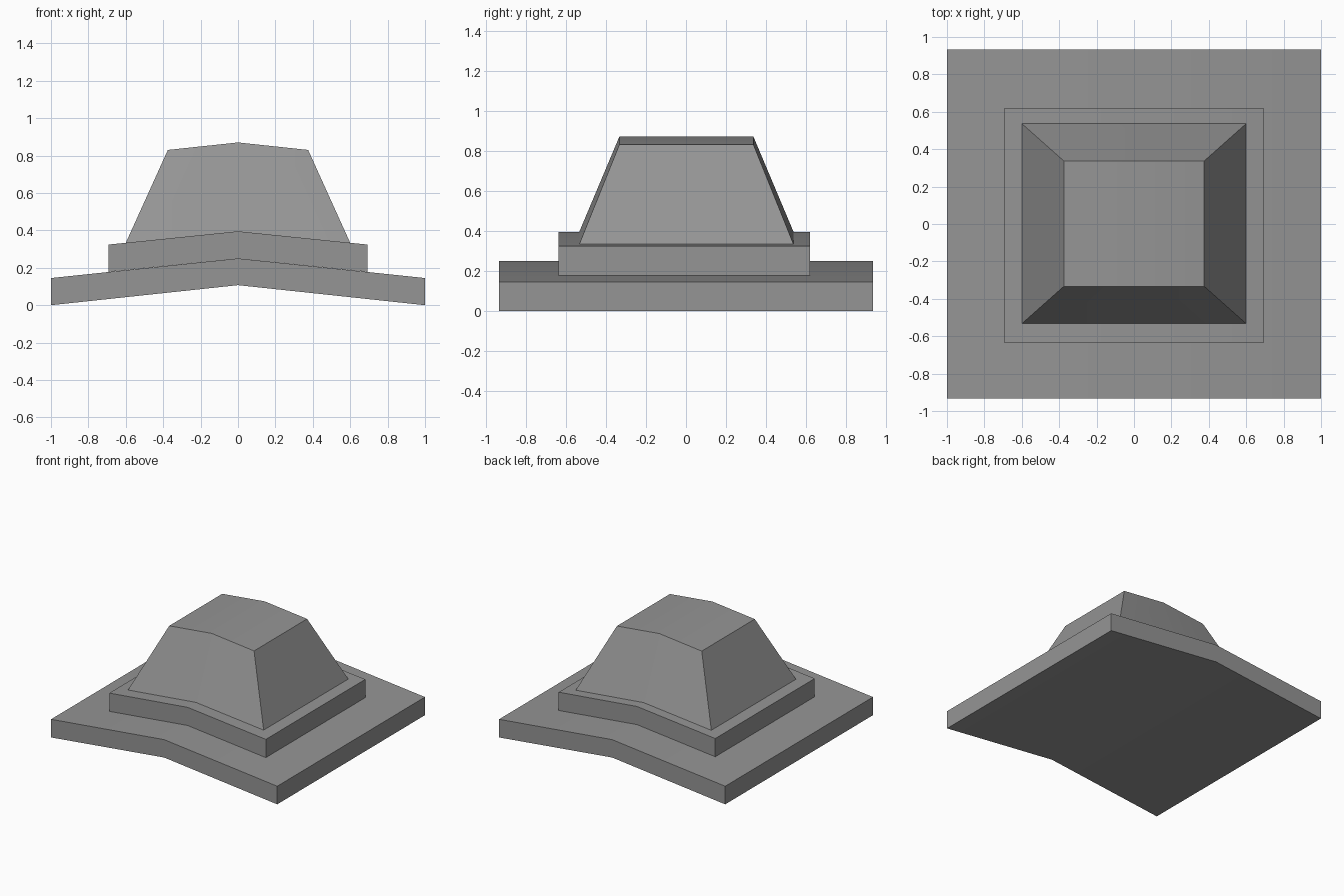
import bpy
import bmesh
import math

cube = bpy.data.objects.get("Cube")
if cube:
    bpy.data.objects.remove(cube)

grey = bpy.data.materials.new("stone grey")
COLOUR = (0.3, 0.3, 0.3, 1)
grey.diffuse_color = COLOUR
grey.use_nodes = True
grey.node_tree.nodes["Principled BSDF"].inputs["Base Color"].default_value = COLOUR


def ring(bm, half_x, half_y, edge_z, ridge_z, y_mid):
    """Rectangle folded along x = 0, as six vertices in order."""
    front, back = y_mid - half_y, y_mid + half_y
    outline = [(-half_x, front, edge_z), (0, front, ridge_z), (half_x, front, edge_z),
               (half_x, back, edge_z), (0, back, ridge_z), (-half_x, back, edge_z)]
    return [bm.verts.new(p) for p in outline]


def ridged_block(name, bottom, top, y_mid=0):
    """Closed block between two folded rectangles."""
    bm = bmesh.new()
    low, high = ring(bm, *bottom, y_mid), ring(bm, *top, y_mid)
    for i in range(6):
        j = (i + 1) % 6
        bm.faces.new((low[i], low[j], high[j], high[i]))
    # Each end is two panels meeting at the ridge
    for r in (low, high):
        bm.faces.new((r[0], r[1], r[4], r[5]))
        bm.faces.new((r[1], r[2], r[3], r[4]))
    bmesh.ops.recalc_face_normals(bm, faces=bm.faces)
    mesh = bpy.data.meshes.new(name)
    bm.to_mesh(mesh)
    bm.free()
    mesh.materials.append(grey)
    obj = bpy.data.objects.new(name, mesh)
    bpy.context.collection.objects.link(obj)
    bpy.ops.object.select_all(action="DESELECT")
    obj.select_set(True)
    bpy.context.view_layer.objects.active = obj
    bpy.ops.object.shade_smooth_by_angle(angle=math.radians(30))


# Each tier: half width, half depth, edge height, ridge height
ridged_block("base_slab", (1, 0.933, 0, 0.107), (1, 0.933, 0.145, 0.25))
ridged_block("middle_step", (0.692, 0.628, 0.178, 0.25), (0.692, 0.628, 0.324, 0.395), -0.009)
ridged_block("tapered_cap", (0.6, 0.535, 0.333, 0.395), (0.375, 0.335, 0.83, 0.87), 0.002)
